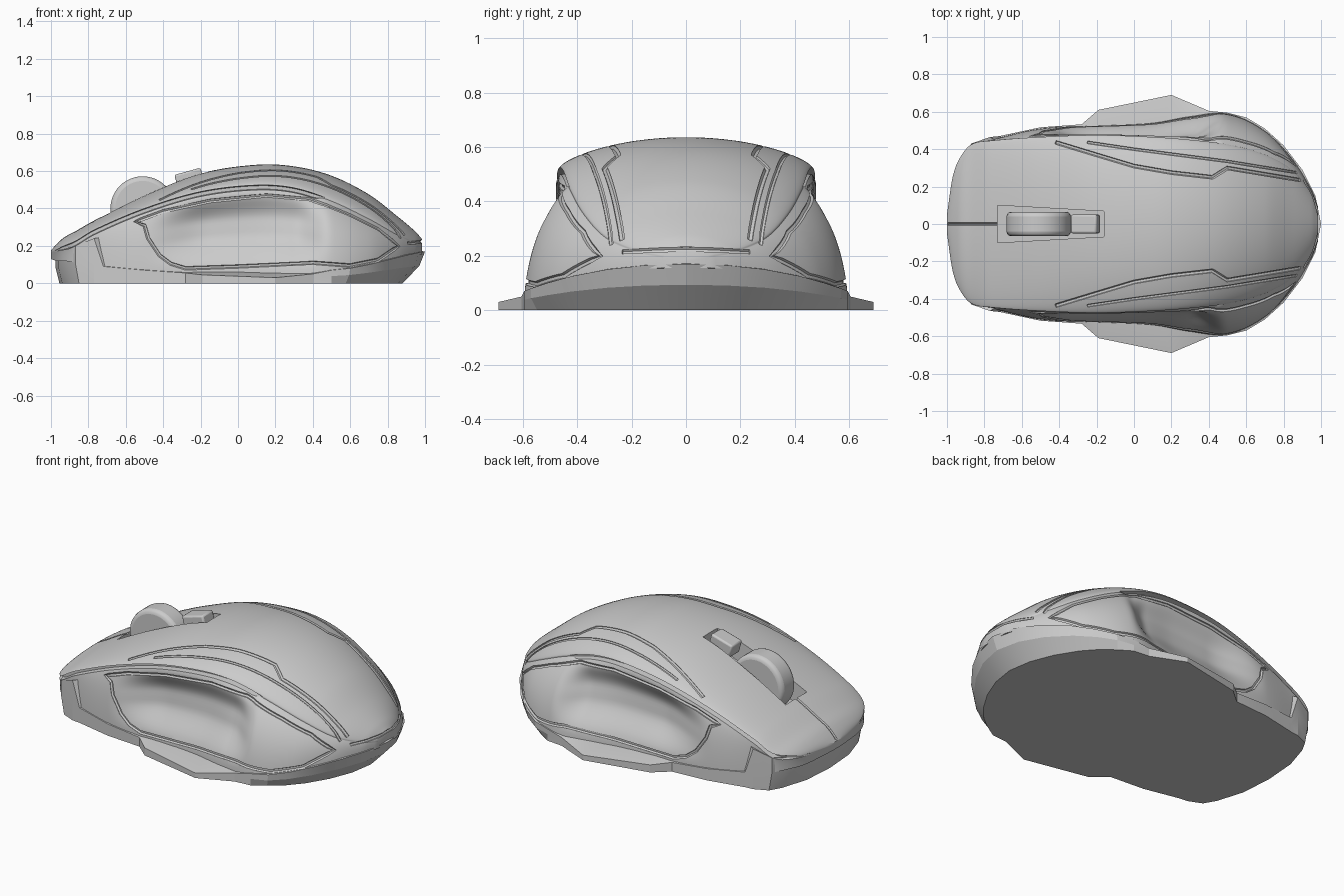
import bpy, bmesh, math
from mathutils import Vector
from mathutils.bvhtree import BVHTree

if "Cube" in bpy.data.objects:
    bpy.data.objects.remove(bpy.data.objects["Cube"])


def make(name, verts, faces):
    me = bpy.data.meshes.new(name)
    me.from_pydata(verts, [], faces)
    bm = bmesh.new()
    bm.from_mesh(me)
    bmesh.ops.recalc_face_normals(bm, faces=bm.faces)
    bm.to_mesh(me)
    bm.free()
    ob = bpy.data.objects.new(name, me)
    bpy.context.collection.objects.link(ob)
    return ob


def select(ob):
    bpy.ops.object.select_all(action='DESELECT')
    ob.select_set(True)
    bpy.context.view_layer.objects.active = ob


def smooth(ob, deg=30):
    select(ob)
    bpy.ops.object.shade_smooth_by_angle(angle=math.radians(deg))


def cut(ob, cutter):
    select(ob)
    m = ob.modifiers.new("cut", 'BOOLEAN')
    m.operation, m.solver, m.object = 'DIFFERENCE', 'EXACT', cutter
    bpy.ops.object.modifier_apply(modifier=m.name)
    bpy.data.objects.remove(cutter)


def step(a, b, x):
    t = max(0, min(1, (x - a) / (b - a)))
    return t * t * (3 - 2 * t)


# Shell stations: x, top z, shoulder z, shoulder y, bottom half width, bottom z
ST = [(-1, .175, .165, .05, .05, .13), (-.97, .21, .18, .25, .24, .12),
      (-.93, .245, .20, .355, .35, .12), (-.87, .278, .225, .425, .42, .11),
      (-.77, .335, .285, .445, .45, .09), (-.5, .47, .40, .465, .51, .06),
      (-.2, .587, .49, .475, .525, .05), (.1, .634, .525, .465, .54, .05),
      (.3, .625, .51, .45, .575, .05), (.5, .575, .445, .425, .59, .06),
      (.7, .475, .35, .37, .50, .085), (.85, .36, .265, .285, .345, .12),
      (.95, .275, .215, .165, .18, .15), (.985, .235, .20, .085, .09, .155)]


def station(x):
    """Smooth interpolation of the station table."""
    i = max(k for k in range(len(ST) - 1) if ST[k][0] <= x + 1e-9)
    a, b = ST[i], ST[i + 1]
    p, n = ST[max(i - 1, 0)], ST[min(i + 2, len(ST) - 1)]
    h = b[0] - a[0]
    t = (x - a[0]) / h
    out = []
    for k in range(1, 6):
        m0 = (b[k] - p[k]) / (b[0] - p[0]) * h
        m1 = (n[k] - a[k]) / (n[0] - a[0]) * h
        out.append((2*t**3 - 3*t*t + 1) * a[k] + (t**3 - 2*t*t + t) * m0
                   + (3*t*t - 2*t**3) * b[k] + (t**3 - t*t) * m1)
    return out


def half_section(x):
    zt, zs, ys, w, zb = station(x)
    slot = step(-.99, -.9, x) * (1 - step(.40, .47, x))
    gap, g = .006 + .02 * slot, min(.035 * slot, ys * .4)
    scoop = .08 * step(-.52, -.15, x) * (1 - step(.3, .5, x))
    z1, cy, pts = zs - gap, ys + .9 * (w - ys), []
    cz = zb + .68 * (z1 - zb)
    for k in range(25):                       # side wall with thumb scoop
        t = k / 24
        y = (1-t)**2 * w + 2*t*(1-t) * cy + t*t * ys
        z = (1-t)**2 * zb + 2*t*(1-t) * cz + t*t * z1
        pts.append((y - scoop * step(.04, .4, t) * (1 - step(.55, .97, t)), z))
    pts += [(ys - g, z1 + gap * .15), (ys - g, zs - gap * .15)]   # slot under cover
    for k in range(23):                       # domed top cover
        c = math.cos(k / 22 * math.pi / 2)
        pts.append((ys * c, zs + (zt - zs) * max(0, 1 - c**2)**.72))
    pts[-1] = (0, zt)
    return pts


# Main shell
N = 130
verts, faces = [], []
for i in range(N + 1):
    t = i / N
    u = .5 * t + .5 * (.5 - .5 * math.cos(math.pi * t))
    x = -1 + 1.985 * u
    h = half_section(x)
    verts += [(x, y, z) for y, z in h] + [(x, -y, z) for y, z in h[-2::-1]]
R = len(verts) // (N + 1)
for i in range(N):
    for k in range(R):
        a, b = i * R + k, i * R + (k + 1) % R
        faces.append((a, b, b + R, a + R))
faces += [tuple(range(R)), tuple(range(N * R, N * R + R))]
shell = make("mouse_shell", verts, faces)
bm = bmesh.new()
bm.from_mesh(shell.data)
tree = BVHTree.FromBMesh(bm)
bm.free()

RAYS = {'x': (lambda p: (2, p.x, p.y), (-1, 0, 0)),
        'y': (lambda p: (p.x, 2, p.y), (0, -1, 0)),
        'z': (lambda p: (p.x, p.y, 2), (0, 0, -1))}


def groove(pts, axis, radius=.011, closed=False, mirror=True):
    """Cut a panel line whose path is projected onto the shell."""
    path = []
    pairs = list(zip(pts, pts[1:] + pts[:1])) if closed else list(zip(pts, pts[1:]))
    for a, b in pairs:
        a, b = Vector(a), Vector(b)
        n = max(1, int((b - a).length / .03))
        path += [a.lerp(b, k / n) for k in range(n)]
    if not closed:
        path.append(Vector(pts[-1]))
    start, direction = RAYS[axis]
    hits = [tree.ray_cast(Vector(start(p)), Vector(direction))[0] for p in path]
    hits = [h for h in hits if h]
    cu = bpy.data.curves.new("groove_cutter", 'CURVE')
    cu.dimensions, cu.bevel_depth, cu.bevel_resolution = '3D', radius, 1
    cu.use_fill_caps = True
    for s in ((1, -1) if mirror else (1,)):
        sp = cu.splines.new('POLY')
        sp.points.add(len(hits) - 1)
        sp.use_cyclic_u = closed
        for q, h in zip(sp.points, hits):
            q.co = (h.x, h.y * s, h.z, 1)
    ob = bpy.data.objects.new("groove_cutter", cu)
    ob.hide_render = True
    bpy.context.collection.objects.link(ob)
    select(ob)
    bpy.ops.object.convert(target='MESH')
    cut(shell, bpy.context.view_layer.objects.active)


# Side grip panel outline
groove([(-.55, .33), (-.50, .31), (-.48, .24), (-.42, .15), (-.36, .105), (-.28, .08),
        (0, .09), (.4, .11), (.6, .095), (.75, .125), (.86, .2), (.75, .29), (.6, .365),
        (.48, .415), (.38, .45), (.15, .47), (-.15, .44), (-.4, .385)], 'y', closed=True)
# Accent strip between top cover and side
groove([(.89, .235), (.5, .30), (.42, .25), (.2, .275), (0, .31), (-.2, .37),
        (-.42, .437)], 'z', .012)
groove([(.87, .275), (.5, .335), (0, .40), (-.25, .437)], 'z', .009)
# Lower edge of the top cover round the tail
groove([(-.235, .215), (-.1, .222), (0, .224), (.1, .222), (.235, .215)], 'x', .009,
       mirror=False)
# Seam between the two front buttons
groove([(-.995, 0), (-.70, 0)], 'z', .008, mirror=False)

# Wheel well
well = [(-.73, .10, .24), (-.16, .068, .49), (-.16, -.068, .49), (-.73, -.10, .24)]
well_cutter = make("well_cutter", well + [(x, y, .8) for x, y, z in well],
                   [(3, 2, 1, 0), (4, 5, 6, 7)] + [(i, (i+1) % 4, (i+1) % 4 + 4, i + 4)
                                                   for i in range(4)])
cut(shell, well_cutter)
smooth(shell)

# Scroll wheel
bpy.ops.mesh.primitive_cylinder_add(vertices=48, radius=.172, depth=.13,
                                    location=(-.51, 0, .40), rotation=(math.pi / 2, 0, 0))
wheel = bpy.context.object
wheel.name = "scroll_wheel"
bev = wheel.modifiers.new("round", 'BEVEL')
bev.width, bev.segments = .025, 3
smooth(wheel, 40)

# Button behind the wheel
bpy.ops.mesh.primitive_cube_add(size=1, location=(-.26, 0, .56), rotation=(0, -.27, 0))
button = bpy.context.object
button.name = "centre_button"
button.scale = (.145, .1, .08)
bpy.ops.object.transform_apply(location=False, rotation=False, scale=True)
bev = button.modifiers.new("round", 'BEVEL')
bev.width, bev.segments = .01, 2
smooth(button, 40)

# Base: half outline x, y, rim height, with nose block, side wings and chamfered tail
BASE = [(-.975, 0, .15), (-.96, .2, .15), (-.91, .36, .19), (-.87, .43, .2), (-.77, .465, .24),
        (-.72, .47, .09), (-.5, .517, .07), (-.28, .533, .055), (-.19, .61, .045),
        (.2, .69, .03), (.4, .605, .05), (.5, .595, .07), (.6, .57, .08), (.7, .51, .1),
        (.8, .42, .125), (.9, .29, .15), (.97, .15, .165), (1, 0, .17)]
loop = BASE + [(x, -y, z) for x, y, z in BASE[-2:0:-1]]
n = len(loop)
bottom = [(x - .24 * max(0, x - .5) + .02 * (x < -.86), y * (.96 if x > .5 else 1), 0)
          for x, y, z in loop]
middle = [(x - .06 * max(0, x - .5), y, z * .55) for x, y, z in loop]
inner = [(x * .75, y * .75, z + .03) for x, y, z in loop]
faces = [tuple(range(n)), tuple(range(3 * n, 4 * n))]
for r in range(3):
    for k in range(n):
        j = (k + 1) % n
        faces.append((r*n + k, r*n + j, (r+1)*n + j, (r+1)*n + k))
base = make("mouse_base", bottom + middle + loop + inner, faces)
smooth(base, 15)
